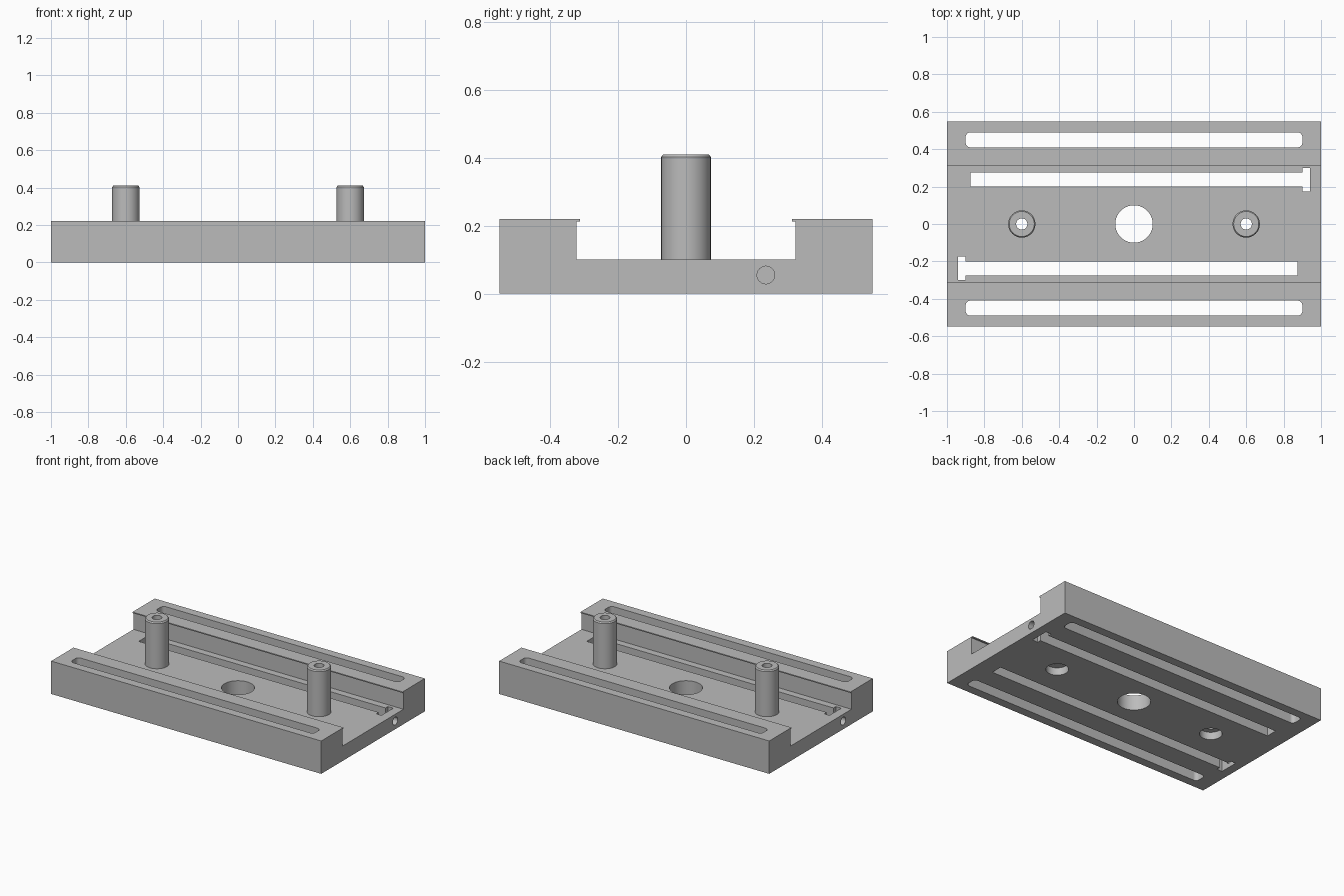
import bpy, bmesh
from math import pi, cos, sin

cube = bpy.data.objects.get("Cube")
if cube:
    bpy.data.objects.remove(cube, do_unlink=True)

grey = bpy.data.materials.new("machined grey")
grey.use_nodes = True
colour = (0.5, 0.5, 0.5, 1)
grey.diffuse_color = colour
grey.node_tree.nodes["Principled BSDF"].inputs["Base Color"].default_value = colour


def add_object(name, bm):
    bmesh.ops.recalc_face_normals(bm, faces=bm.faces)
    mesh = bpy.data.meshes.new(name)
    bm.to_mesh(mesh)
    bm.free()
    mesh.materials.append(grey)
    obj = bpy.data.objects.new(name, mesh)
    bpy.context.collection.objects.link(obj)
    return obj


def prism(name, points, offset):
    """Extrude a closed outline along an offset vector."""
    bm = bmesh.new()
    face = bm.faces.new([bm.verts.new(p) for p in points])
    new = bmesh.ops.extrude_face_region(bm, geom=[face])["geom"]
    bmesh.ops.translate(bm, vec=offset,
                        verts=[v for v in new if isinstance(v, bmesh.types.BMVert)])
    return add_object(name, bm)


def circle(r, n=64):
    return [(r * cos(2 * pi * i / n), r * sin(2 * pi * i / n)) for i in range(n)]


def rounded_rect(x0, x1, y0, y1, r, n=8):
    corners = [(x1 - r, y1 - r), (x0 + r, y1 - r), (x0 + r, y0 + r), (x1 - r, y0 + r)]
    return [(cx + r * cos((q + i / n) * pi / 2), cy + r * sin((q + i / n) * pi / 2))
            for q, (cx, cy) in enumerate(corners) for i in range(n + 1)]


def cut(target, cutter):
    mod = target.modifiers.new("cut", "BOOLEAN")
    mod.operation = "DIFFERENCE"
    mod.solver = "EXACT"
    mod.object = cutter
    bpy.context.view_layer.objects.active = target
    bpy.ops.object.modifier_apply(modifier=mod.name)
    bpy.data.objects.remove(cutter, do_unlink=True)


def cut_down(target, outline):
    """Cut an xy outline right through the plate."""
    cut(target, prism("cutter", [(x, y, -0.1) for x, y in outline], (0, 0, 0.5)))


def shade(obj):
    bpy.ops.object.select_all(action="DESELECT")
    obj.select_set(True)
    bpy.context.view_layer.objects.active = obj
    bpy.ops.object.shade_smooth_by_angle(angle=pi / 6)


# Channel plate: two raised rails with a thin lip over the channel
half = [(0.322, 0.10), (0.322, 0.213), (0.312, 0.213), (0.312, 0.22), (0.548, 0.22), (0.548, 0)]
section = half + [(-y, z) for y, z in reversed(half)]
plate = prism("channel_plate", [(-1, y, z) for y, z in section], (2, 0, 0))

# Slots and wire holes, repeated by a half turn
T_slot = [(-0.875, 0.2), (0.9, 0.2), (0.9, 0.175), (0.94, 0.175),
          (0.94, 0.3), (0.9, 0.3), (0.9, 0.275), (-0.875, 0.275)]
rail_slot = rounded_rect(-0.9, 0.9, 0.41, 0.49, 0.025)
for s in (1, -1):
    for outline in (rail_slot, T_slot):
        cut_down(plate, [(s * x, s * y) for x, y in outline])
    ring = [(s * 0.92, s * 0.235 + a, 0.055 + b) for a, b in circle(0.026, 32)]
    cut(plate, prism("cutter", ring, (s * 0.2, 0, 0)))

# Centre hole and pin sockets
for x, r in ((0, 0.1), (0.6, 0.068), (-0.6, 0.068)):
    cut_down(plate, [(x + a, b) for a, b in circle(r)])
shade(plate)

# Hollow guide pins with a chamfered top edge
pin_profile = [(0.03, 0.05), (0.073, 0.05), (0.073, 0.402), (0.067, 0.41), (0.03, 0.41)]
for side, x in (("left", 0.6), ("right", -0.6)):
    bm = bmesh.new()
    rings = [[bm.verts.new((x + a, b, z)) for a, b in circle(r)] for r, z in pin_profile]
    for k, low in enumerate(rings):
        high = rings[(k + 1) % len(rings)]
        for i in range(len(low)):
            j = (i + 1) % len(low)
            bm.faces.new((low[i], low[j], high[j], high[i]))
    shade(add_object(side + "_guide_pin", bm))
